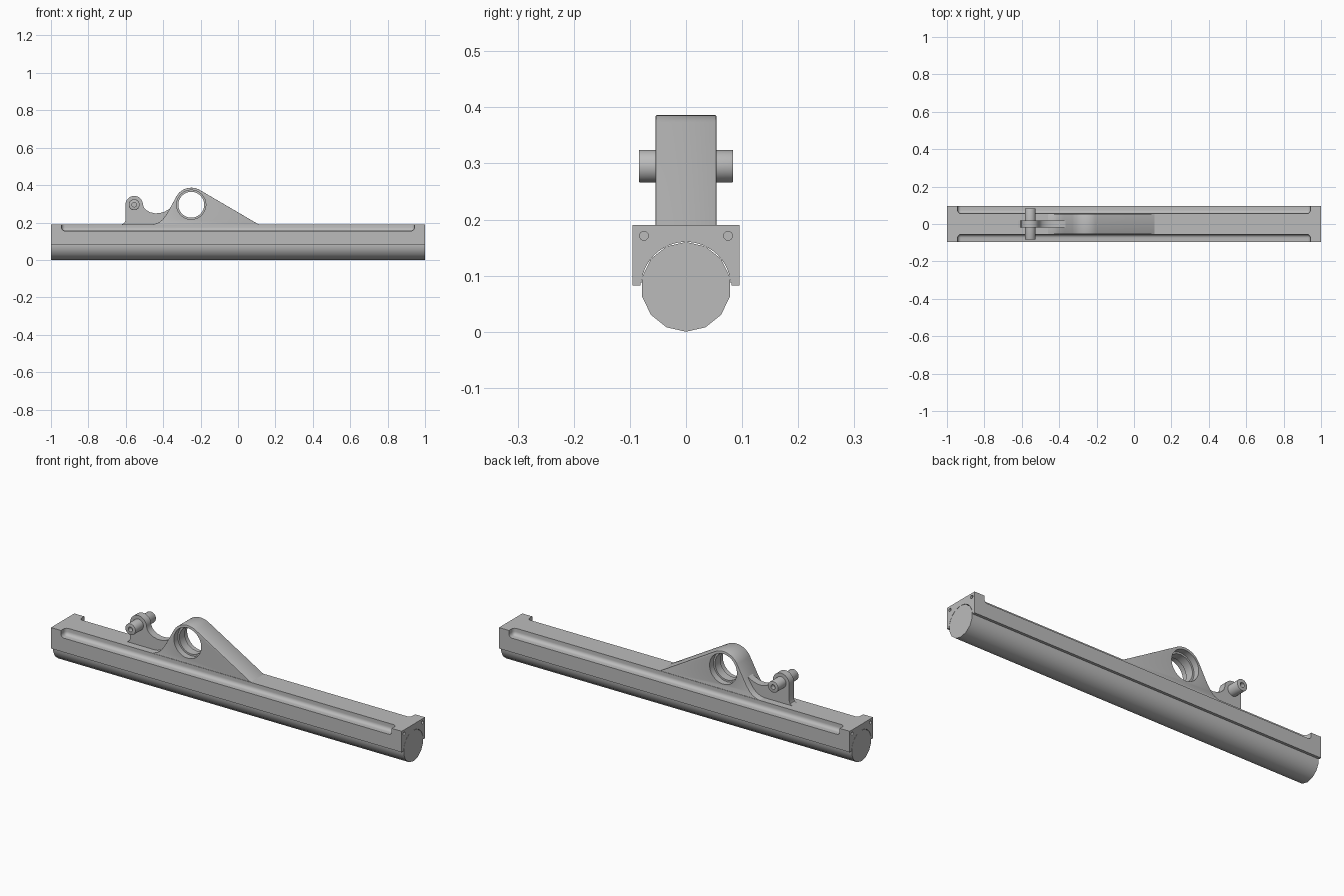
import bpy, bmesh
from math import sin, cos, pi, radians

cube = bpy.data.objects.get("Cube")
if cube:
    bpy.data.objects.remove(cube, do_unlink=True)

metal = bpy.data.materials.new("grey metal")
metal.use_nodes = True
GREY = (0.5, 0.5, 0.5, 1)
metal.diffuse_color = GREY
metal.node_tree.nodes["Principled BSDF"].inputs["Base Color"].default_value = GREY


def arc(cx, cz, r, start, end, n):
    """Points along an arc, angles in degrees."""
    angles = [radians(start + (end - start) * i / n) for i in range(n + 1)]
    return [(cx + r * cos(a), cz + r * sin(a)) for a in angles]


def circle(cx, cz, r, n=40, start=0):
    return arc(cx, cz, r, start, start + 360, n)[:-1]


def prism(name, points, axis, low, high):
    """Extrude a profile: (y, z) along x, or (x, z) along y."""
    place = (lambda p, d: (d, *p)) if axis == "x" else (lambda p, d: (p[0], d, p[1]))
    bm = bmesh.new()
    ends = [[bm.verts.new(place(p, d)) for p in points] for d in (low, high)]
    for loop in ends:
        bm.faces.new(loop)
    count = len(points)
    for i in range(count):
        j = (i + 1) % count
        bm.faces.new((ends[0][i], ends[0][j], ends[1][j], ends[1][i]))
    bmesh.ops.recalc_face_normals(bm, faces=bm.faces)
    mesh = bpy.data.meshes.new(name)
    bm.to_mesh(mesh)
    bm.free()
    mesh.materials.append(metal)
    obj = bpy.data.objects.new(name, mesh)
    bpy.context.collection.objects.link(obj)
    return obj


def select(obj):
    bpy.ops.object.select_all(action="DESELECT")
    obj.select_set(True)
    bpy.context.view_layer.objects.active = obj


def bevel(obj, width, segments=2, angle=50):
    mod = obj.modifiers.new("bevel", "BEVEL")
    mod.width, mod.segments = width, segments
    mod.limit_method = "ANGLE"
    mod.angle_limit = radians(angle)
    select(obj)
    bpy.ops.object.modifier_apply(modifier=mod.name)


def cut(obj, cutter):
    cutter.hide_render = True
    mod = obj.modifiers.new("cut", "BOOLEAN")
    mod.operation, mod.solver, mod.object = "DIFFERENCE", "EXACT", cutter
    select(obj)
    bpy.ops.object.modifier_apply(modifier=mod.name)
    bpy.data.objects.remove(cutter, do_unlink=True)


def smooth(obj, angle=30):
    select(obj)
    bpy.ops.object.shade_smooth_by_angle(angle=radians(angle))


# Housing with a round trough underneath
trough = arc(0, 0.08, 0.08, 5, 175, 42)
housing = prism("housing", [(0.095, 0.19), (0.095, 0.082), (0.081, 0.082), (0.081, 0.087)]
                + trough + [(-0.081, 0.087), (-0.081, 0.082), (-0.095, 0.082), (-0.095, 0.19)],
                "x", -1, 1)

# Long rounded recesses on both shoulders, and bolt holes in both ends
for side in (-1, 1):
    recess = [(0.056, 0.25), (0.056, 0.155), (0.15, 0.155), (0.15, 0.25)]
    cutter = prism("recess_cutter", [(side * y, z) for y, z in recess], "x", -0.943, 0.943)
    bevel(cutter, 0.018, 5)
    cut(housing, cutter)
    for end in (-1, 1):
        cut(housing, prism("bolt_cutter", circle(side * 0.075, 0.171, 0.008, 16),
                           "x", end * 0.97, end * 1.05))
smooth(housing)

# Roller lying in the trough
roller = prism("roller", circle(0, 0.08, 0.08, 14, -90), "x", -1, 1)
smooth(roller)

# Main bracket with a stepped bore
HUB = (-0.25, 0.295)
bracket = prism("main_bracket",
                [(0.12, 0.184), (0.11, 0.19)] + arc(*HUB, 0.091, 59, 150, 20)
                + [(-0.37, 0.265), (-0.385, 0.24), (-0.402, 0.217), (-0.422, 0.201),
                   (-0.445, 0.192), (-0.46, 0.19), (-0.46, 0.184)],
                "y", -0.054, 0.054)
bevel(bracket, 0.002)
cut(bracket, prism("bore_cutter", circle(*HUB, 0.069, 48), "y", -0.1, 0.1))
for side in (-1, 1):
    cut(bracket, prism("counterbore_cutter", circle(*HUB, 0.078, 48),
                       "y", side * 0.022, side * 0.1))
smooth(bracket)

# Small arm beside the bracket
PIN = (-0.555, 0.295)
arm = prism("pin_arm",
            [(-0.34, 0.184), (-0.34, 0.29), (-0.37, 0.27), (-0.395, 0.257), (-0.42, 0.25),
             (-0.445, 0.249), (-0.47, 0.255), (-0.49, 0.266), (-0.503, 0.28)]
            + arc(*PIN, 0.047, 0, 180, 20)
            + [(-0.602, 0.21), (-0.607, 0.198), (-0.62, 0.19), (-0.62, 0.184)],
            "y", -0.019, 0.019)
smooth(arm)

# Cross pin with a small hole in each end
pin = prism("cross_pin", circle(*PIN, 0.029, 32), "y", -0.084, 0.084)
bevel(pin, 0.002)
for side in (-1, 1):
    cut(pin, prism("pin_hole_cutter", circle(*PIN, 0.012, 20), "y", side * 0.06, side * 0.1))
smooth(pin)
